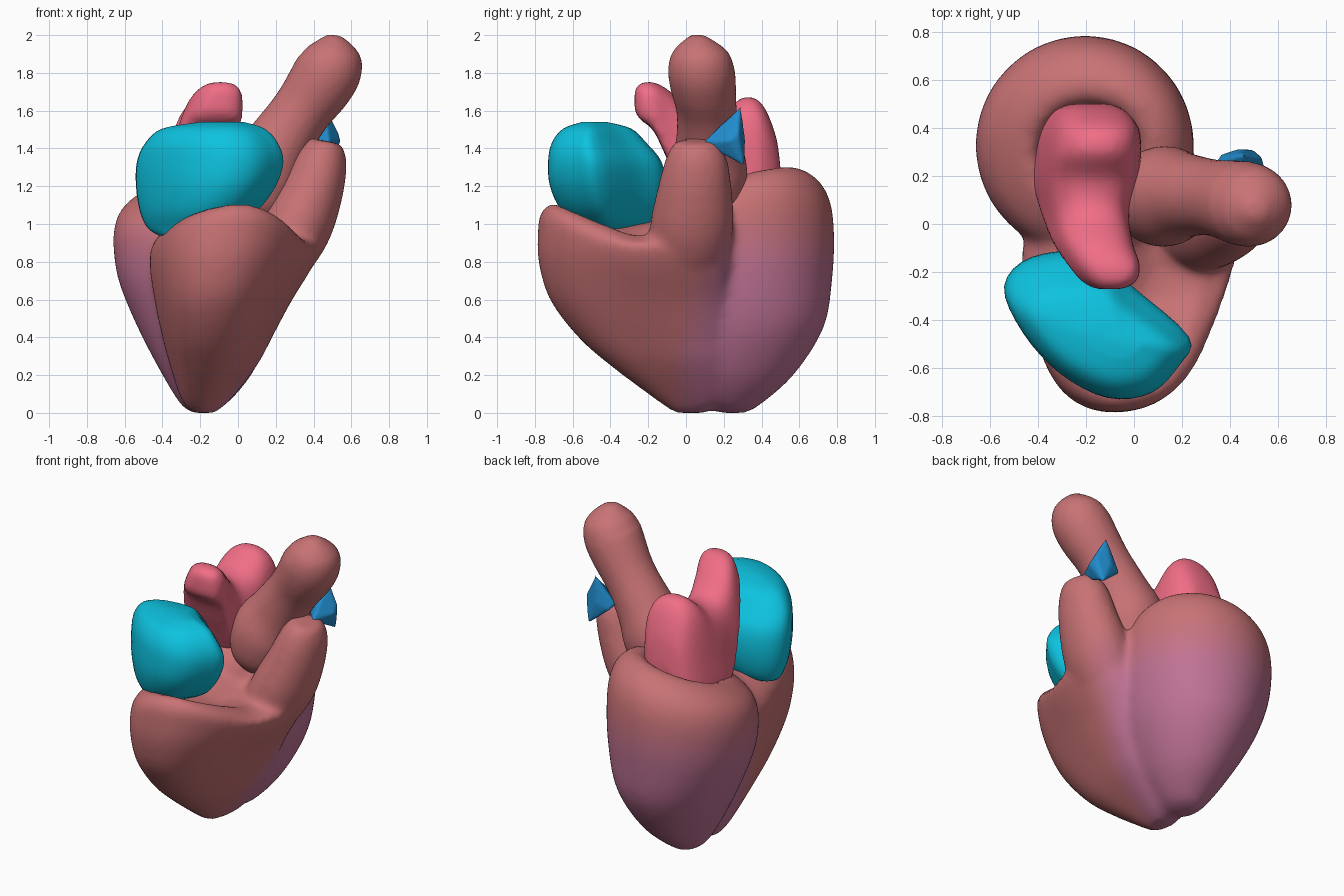
import bpy, bmesh, math
from mathutils import Vector

if "Cube" in bpy.data.objects:
    bpy.data.objects.remove(bpy.data.objects["Cube"])


def spline(pts, n, closed=False):
    """Catmull-Rom resampling of points of any dimension."""
    out, m = [], len(pts)
    get = (lambda i: pts[i % m]) if closed else (lambda i: pts[max(0, min(m - 1, i))])
    for i in range(m if closed else m - 1):
        p0, p1, p2, p3 = get(i - 1), get(i), get(i + 1), get(i + 2)
        for k in range(n):
            t = k / n
            out.append([0.5 * (2 * b + (c - a) * t + (2 * a - 5 * b + 4 * c - d) * t * t
                        + (3 * b - a - 3 * c + d) * t ** 3)
                        for a, b, c, d in zip(p0, p1, p2, p3)])
    if not closed:
        out.append(list(pts[-1]))
    return out


def skin(bm, rings):
    """Bridge rings of equal length and cap both ends."""
    rows = [[bm.verts.new(p) for p in r] for r in rings]
    faces = [bm.faces.new(rows[0][::-1]), bm.faces.new(rows[-1])]
    n = len(rows[0])
    for a, b in zip(rows, rows[1:]):
        for i in range(n):
            j = (i + 1) % n
            faces.append(bm.faces.new((a[i], a[j], b[j], b[i])))
    bmesh.ops.recalc_face_normals(bm, faces=faces)


def loft(bm, outline, levels, warp=lambda x, y, z: (x, y, z)):
    """Fit an outline into the bounds (z, x0, x1, y0, y1) of each level."""
    o = spline(outline, 4, True)
    xs, ys = [p[0] for p in o], [p[1] for p in o]
    unit = [((x - min(xs)) / (max(xs) - min(xs)), (y - min(ys)) / (max(ys) - min(ys))) for x, y in o]
    skin(bm, [[warp(x0 + u * (x1 - x0), y0 + v * (y1 - y0), z) for u, v in unit]
              for z, x0, x1, y0, y1 in spline(levels, 4)])


def tube(bm, path, wide=1.0, seg=32):
    """Tube along (x, y, z, radius); wide stretches it along y."""
    pts = spline(path, 5)
    rings = []
    side = Vector((0, 1, 0))
    for i, p in enumerate(pts):
        a, b = pts[max(0, i - 1)], pts[min(len(pts) - 1, i + 1)]
        d = (Vector(b[:3]) - Vector(a[:3])).normalized()
        up = d.cross(side).normalized()
        rings.append([Vector(p[:3]) + p[3] * (wide * math.cos(t) * side + math.sin(t) * up)
                      for t in (2 * math.pi * k / seg for k in range(seg))])
    skin(bm, rings)


def material(name, rgb):
    m = bpy.data.materials.new(name)
    m.diffuse_color = (*rgb, 1)
    m.use_nodes = True
    m.node_tree.nodes["Principled BSDF"].inputs["Base Color"].default_value = m.diffuse_color
    return m


def finish(bm, name, mats, voxel=None, smooth=4):
    me = bpy.data.meshes.new(name)
    bm.to_mesh(me)
    bm.free()
    ob = bpy.data.objects.new(name, me)
    bpy.context.collection.objects.link(ob)
    bpy.context.view_layer.objects.active = ob
    if voxel:
        r = ob.modifiers.new("fuse", 'REMESH')
        r.mode, r.voxel_size = 'VOXEL', voxel
        s = ob.modifiers.new("soften", 'SMOOTH')
        s.factor, s.iterations = 0.5, smooth
        bpy.ops.object.modifier_apply(modifier="fuse")
        bpy.ops.object.modifier_apply(modifier="soften")
    for m in mats:
        ob.data.materials.append(m)
    for p in ob.data.polygons:
        p.use_smooth = True
    return ob


def step(t):
    t = max(0, min(1, t))
    return t * t * (3 - 2 * t)


brown, purple = (0.58, 0.17, 0.175), (0.52, 0.17, 0.30)
SHADES = 14
muscle = [material(f"muscle_{i}", [a + (b - a) * i / (SHADES - 1) for a, b in zip(brown, purple)])
          for i in range(SHADES)]

# Ventricles: a thick cup, a front wedge and an outflow tube, fused together
bm = bmesh.new()
circle = [(math.cos(k * math.pi / 6), math.sin(k * math.pi / 6)) for k in range(12)]
loft(bm, circle, [
    (0.0, -.24, -.16, .18, .32), (.04, -.30, -.07, .10, .39), (.20, -.40, .07, -.02, .57),
    (.45, -.53, .19, -.10, .73), (.70, -.63, .24, -.13, .775), (.90, -.66, .25, -.13, .785),
    (1.05, -.65, .24, -.11, .765), (1.15, -.60, .20, -.06, .70), (1.215, -.49, .11, .03, .59),
    (1.20, -.41, .03, .10, .51), (1.08, -.38, .0, .12, .48), (.9, -.28, -.1, .22, .4)],
    lambda x, y, z: (x, y, z + (z / 1.1) ** 4 * (.18 * (y - .33) + .12 * (x + .2))))
wedge = [(-.45, -.1), (-.40, -.45), (-.30, -.68), (-.14, -.78), (.06, -.76), (.22, -.62),
         (.34, -.35), (.41, -.1), (.40, .1), (.28, .24), (-.05, .28), (-.3, .15)]


def wedge_warp(x, y, z):
    dip = .2 * max(0, min(y, -.3) + .7) * step(x / .2 + .5)
    return x, y, z - z ** 4 * (.5 * (max(-.5, min(.33, x)) - .03) ** 2 + dip)


loft(bm, wedge, [
    (.0, -.24, -.12, -.06, .10), (.07, -.30, -.04, -.16, .20), (.25, -.36, .10, -.40, .27),
    (.40, -.40, .18, -.57, .28), (.60, -.44, .28, -.72, .28), (.80, -.465, .38, -.78, .28),
    (.95, -.465, .43, -.785, .27), (1.06, -.43, .42, -.77, .2), (1.11, -.34, .31, -.70, .1),
    (1.04, -.22, .20, -.58, -.05), (.98, -.1, .05, -.45, -.25)], wedge_warp)
tube(bm, [(.10, -.03, .55, .08), (.20, .01, .78, .16), (.31, .03, .98, .185), (.395, .045, 1.18, .165),
          (.445, .055, 1.35, .135), (.465, .05, 1.44, .09)], wide=1.2)
ventricles = finish(bm, "ventricles", muscle, 0.022, 12)
for p in ventricles.data.polygons:
    x, y, z = p.center
    w = step((y + .14 - .3 * max(0, z - .3)) / .25) * step((1.12 - z) / .45)
    if x < -.3:
        w = max(w, step((y + .15) / .15) * step((1.12 - z) / .45))
    p.material_index = round(w * (SHADES - 1))

# Right atrium: rounded block sitting on the front wedge
bm = bmesh.new()
block = [(-.54, -.26), (-.42, -.14), (-.15, -.12), (0, -.25), (.24, -.46), (.2, -.58),
         (.08, -.70), (-.1, -.72), (-.3, -.62), (-.46, -.45)]
loft(bm, block, [
    (.94, -.42, -.22, -.50, -.28), (.98, -.48, -.05, -.56, -.18), (1.07, -.52, .10, -.66, -.13),
    (1.20, -.54, .20, -.72, -.11), (1.33, -.535, .24, -.73, -.13), (1.43, -.49, .21, -.71, -.21),
    (1.505, -.40, .14, -.65, -.29), (1.54, -.2, .03, -.55, -.42)])
finish(bm, "right_atrium", [material("cyan", (.004, .54, .74))])

# Left atrium: body filling the cup, lofted front to back, with a lobe at each end
bm = bmesh.new()
body = [(0, .15), (.06, .5), (.2, .85), (.42, 1), (.75, 1), (.95, .85), (1, .5), (.95, .12),
        (.75, 0), (.25, 0)]
loft(bm, body, [
    (.50, -.27, -.10, 1.12, 1.30), (.475, -.34, -.04, 1.02, 1.47), (.40, -.385, .02, .96, 1.64),
    (.30, -.41, .03, .94, 1.67), (.18, -.42, .02, .96, 1.58), (.05, -.39, -.02, 1.05, 1.58),
    (-.08, -.34, -.005, 1.30, 1.70), (-.17, -.28, .025, 1.49, 1.75), (-.24, -.22, .01, 1.55, 1.745),
    (-.272, -.16, -.05, 1.60, 1.71)], lambda x, y, z: (x, z, y))
bmesh.ops.recalc_face_normals(bm, faces=bm.faces[:])
finish(bm, "left_atrium", [material("pink", (.88, .155, .24))], 0.02, 4)

# Aorta: bulbous root rising to the right with a swollen end
bm = bmesh.new()
tube(bm, [(.07, .10, 1.0, .08), (.09, .11, 1.1, .18), (.13, .115, 1.27, .21), (.22, .12, 1.43, .175),
          (.33, .11, 1.59, .16), (.43, .09, 1.73, .175), (.485, .08, 1.83, .175),
          (.50, .075, 1.92, .14), (.505, .06, 2.0, .04)])
finish(bm, "aorta", [muscle[0]], 0.02, 4)

# Pulmonary artery: small pointed flap behind the outflow tube
bm = bmesh.new()
for p in [(.48, .08, 1.43), (.50, .31, 1.30), (.46, .29, 1.63), (.545, .23, 1.44),
          (.535, .28, 1.48), (.33, .25, 1.45), (.36, .29, 1.42), (.44, .315, 1.45)]:
    bm.verts.new(p)
bmesh.ops.convex_hull(bm, input=bm.verts[:])
finish(bm, "pulmonary_artery", [material("blue", (.015, .26, .60))], 0.01, 14)
